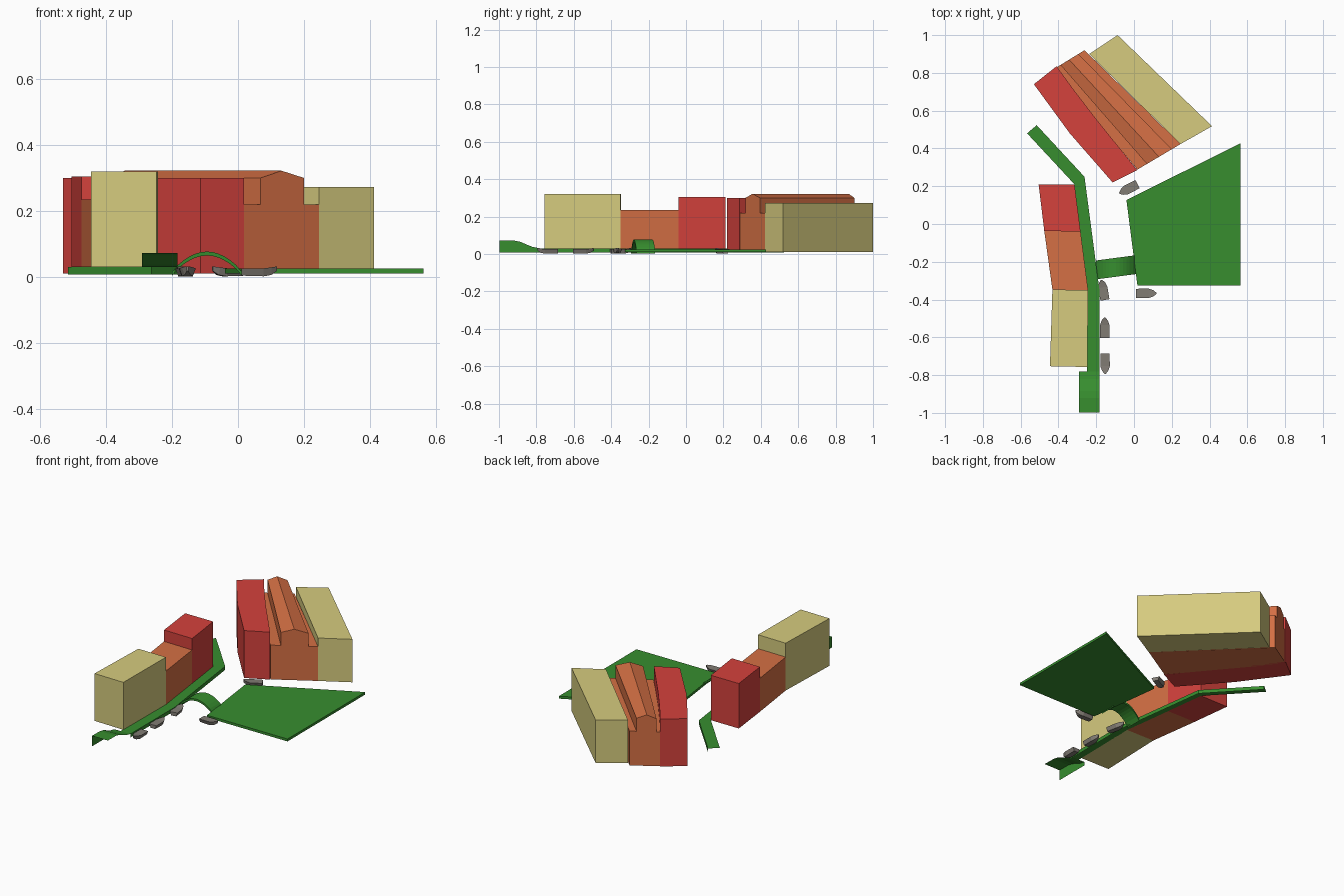
import bpy, bmesh, math
from mathutils import Vector, Matrix

if "Cube" in bpy.data.objects:
    bpy.data.objects.remove(bpy.data.objects["Cube"])


def material(name, rgb):
    m = bpy.data.materials.new(name)
    m.diffuse_color = (*rgb, 1)
    m.use_nodes = True
    m.node_tree.nodes["Principled BSDF"].inputs["Base Color"].default_value = m.diffuse_color
    return m


RED = material("red", (0.66, 0.054, 0.046))
ORANGE = material("orange", (0.66, 0.16, 0.058))
YELLOW = material("straw_yellow", (0.67, 0.60, 0.21))
GREEN = material("green", (0.038, 0.27, 0.028))
GREY = material("boat_grey", (0.22, 0.20, 0.175))


def make(name, verts, faces, mat, closed=True, matrix=None):
    bm = bmesh.new()
    vs = [bm.verts.new(v) for v in verts]
    for f in faces:
        bm.faces.new([vs[i] for i in f])
    if closed:
        bmesh.ops.recalc_face_normals(bm, faces=bm.faces)
    me = bpy.data.meshes.new(name)
    bm.to_mesh(me)
    bm.free()
    me.materials.append(mat)
    ob = bpy.data.objects.new(name, me)
    bpy.context.collection.objects.link(ob)
    if matrix:
        ob.matrix_world = matrix
    return ob


def loft(name, loops, mat, matrix=None):
    """Closed solid through loops of equal length, capped at both ends."""
    n = len(loops[0])
    faces = [list(range(n)), [len(loops) * n - n + i for i in range(n)]]
    for k in range(len(loops) - 1):
        for i in range(n):
            j = (i + 1) % n
            faces.append([k * n + i, k * n + j, k * n + n + j, k * n + n + i])
    return make(name, [v for l in loops for v in l], faces, mat, True, matrix)


def prism(name, outline, z0, z1, mat):
    return loft(name, [[(x, y, z) for x, y in outline] for z in (z0, z1)], mat)


# Row of three houses along the canal
A, B = (-0.475, -0.037), (-0.283, -0.04)
C, D = (-0.432, -0.347), (-0.243, -0.35)
prism("row_house_red", [(-0.505, 0.21), (-0.315, 0.21), B, A], 0.03, 0.305, RED)
prism("row_house_orange", [A, B, D, C], 0.03, 0.235, ORANGE)
prism("row_house_yellow", [C, D, (-0.247, -0.757), (-0.445, -0.753)], 0.03, 0.32, YELLOW)

# Large rear block: red wing, stepped orange hall, yellow wing
prism("rear_wing_red", [(-0.53, 0.74), (-0.41, 0.835), (-0.315, 0.705), (-0.2, 0.555),
                        (0.018, 0.285), (-0.113, 0.22), (-0.34, 0.48)], 0.01, 0.30, RED)
prism("rear_wing_yellow", [(0.246, 0.423), (0.413, 0.518), (-0.087, 1.0), (-0.237, 0.9)],
      0.01, 0.273, YELLOW)
# Hall profile: (fraction across, height)
profile = [(0, 0.01), (0, 0.22), (0.22, 0.22), (0.22, 0.30), (0.5, 0.322),
           (0.8, 0.30), (0.8, 0.22), (1, 0.22), (1, 0.01)]


def across(a, b):
    return [(*Vector(a).lerp(Vector(b), t), z) for t, z in profile]


loft("rear_hall_orange", [across((0.018, 0.288), (0.246, 0.423)),
                          across((-0.425, 0.82), (-0.262, 0.92))], ORANGE)

# Quay square
prism("quay_square", [(-0.04, 0.127), (0.563, 0.427), (0.563, -0.325), (0.018, -0.325)],
      0.01, 0.025, GREEN)

# Canal walkway: deck sheet plus water-side wall
outer = [(-0.515, 0.523), (-0.262, 0.25), (-0.183, -0.35), (-0.183, -0.78)]
inner = [(-0.566, 0.48), (-0.315, 0.21), (-0.245, -0.35), (-0.25, -0.78)]
n = len(outer)
verts = [(x, y, z) for row, z in ((inner, 0.03), (outer, 0.03), (outer, 0.008)) for x, y in row]
make("walkway", verts, [[r * n + i, (r + 1) * n + i, (r + 1) * n + i + 1, r * n + i + 1]
                        for r in (0, 1) for i in range(n - 1)], GREEN, False)

# Half bridge rising at the walkway's end: deck sheet plus land-side wall
ramp = [(-0.78, 0.03), (-0.82, 0.038), (-0.85, 0.05), (-0.885, 0.065), (-0.92, 0.072), (-0.998, 0.073)]
n = len(ramp)
verts = ([(-0.183, y, z) for y, z in ramp] + [(-0.291, y, z) for y, z in ramp]
         + [(-0.291, y, 0.008) for y, z in ramp])
make("end_ramp", verts, [[r * n + i, r * n + i + 1, (r + 1) * n + i + 1, (r + 1) * n + i]
                         for r in (0, 1) for i in range(n - 1)], GREEN, False)

# Arched footbridge between walkway and quay
loops = []
for i in range(13):
    t = i / 12
    x, yc = -0.2 + 0.212 * t, -0.243 + 0.028 * t
    z = 0.015 + 0.062 * math.sin(math.pi * t) ** 0.8
    loops.append([(x, yc - 0.05, z), (x, yc + 0.05, z),
                  (x, yc + 0.05, z - 0.012), (x, yc - 0.05, z - 0.012)])
loft("footbridge", loops, GREEN)


# Moored boats: tapered hull with raised pointed bow (bow towards local +x)
def boat(name, x, y, degrees):
    stations = [(-0.053, 0.024, 0.015, 0.026, 0.004), (0.015, 0.025, 0.016, 0.026, 0.002),
                (0.038, 0.017, 0.009, 0.029, 0.006), (0.055, 0.004, 0.002, 0.032, 0.018)]
    hull = [[(sx, -w, top), (sx, w, top), (sx, b, low), (sx, -b, low)]
            for sx, w, b, top, low in stations]
    m = Matrix.Translation((x, y, 0)) @ Matrix.Rotation(math.radians(degrees), 4, 'Z')
    loft(name, hull, GREY, m)


for k, place in enumerate([(-0.163, -0.35, 100), (-0.155, -0.55, 90), (-0.153, -0.738, -90),
                           (0.063, -0.367, 0), (-0.028, 0.187, 207)]):
    boat(f"boat_{k + 1}", *place)
